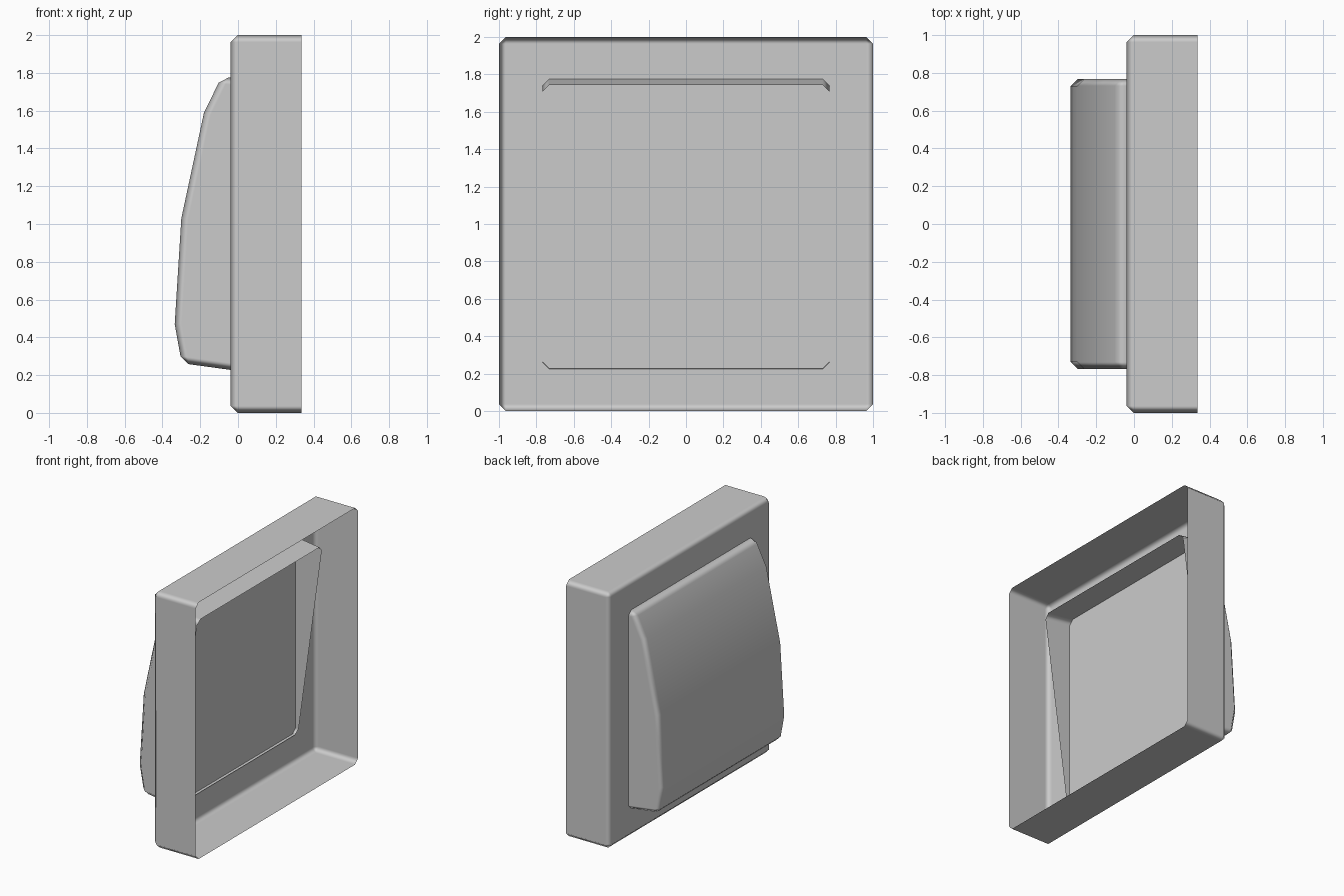
import bpy
import bmesh

# Remove the default object
cube = bpy.data.objects.get("Cube")
if cube:
    bpy.data.objects.remove(cube, do_unlink=True)

# Single plastic colour
COLOUR = (0.6, 0.6, 0.6, 1.0)
plastic = bpy.data.materials.new("grey_plastic")
plastic.use_nodes = True
plastic.diffuse_color = COLOUR
plastic.node_tree.nodes["Principled BSDF"].inputs["Base Color"].default_value = COLOUR


def open_shell(name, profile, half_width, chamfer):
    """Extrude an x-z profile along y, leaving the last-to-first side open."""
    bm = bmesh.new()
    right = [bm.verts.new((x, -half_width, z)) for x, z in profile]
    left = [bm.verts.new((x, half_width, z)) for x, z in profile]
    bm.faces.new(right)
    bm.faces.new(left[::-1])
    for i in range(len(profile) - 1):
        bm.faces.new((right[i + 1], right[i], left[i], left[i + 1]))
    bmesh.ops.recalc_face_normals(bm, faces=bm.faces)
    # Make sure the front (-x) side faces outwards
    bm.normal_update()
    front = min(bm.faces, key=lambda f: f.calc_center_median().x)
    if front.normal.x > 0:
        bmesh.ops.reverse_faces(bm, faces=bm.faces)
    mesh = bpy.data.meshes.new(name)
    bm.to_mesh(mesh)
    bm.free()
    mesh.materials.append(plastic)
    mesh.shade_smooth()
    obj = bpy.data.objects.new(name, mesh)
    bpy.context.collection.objects.link(obj)
    # Single chamfer on hard edges, flat faces stay flat
    bevel = obj.modifiers.new("chamfer", "BEVEL")
    bevel.width = chamfer
    bevel.segments = 1
    bevel.limit_method = "ANGLE"
    bevel.angle_limit = 0.6
    bevel.harden_normals = True
    return obj


# Square housing, open towards the wall
open_shell("switch_frame",
           [(0.335, 0), (-0.04, 0), (-0.04, 2), (0.335, 2)],
           1.0, 0.037)

# Tilted rocker whose open rim reaches through the front plate
open_shell("rocker_button",
           [(-0.02, 0.225), (-0.298, 0.263), (-0.335, 0.47), (-0.30, 1.03),
            (-0.18, 1.59), (-0.086, 1.781), (0.19, 1.743)],
           0.768, 0.037)
